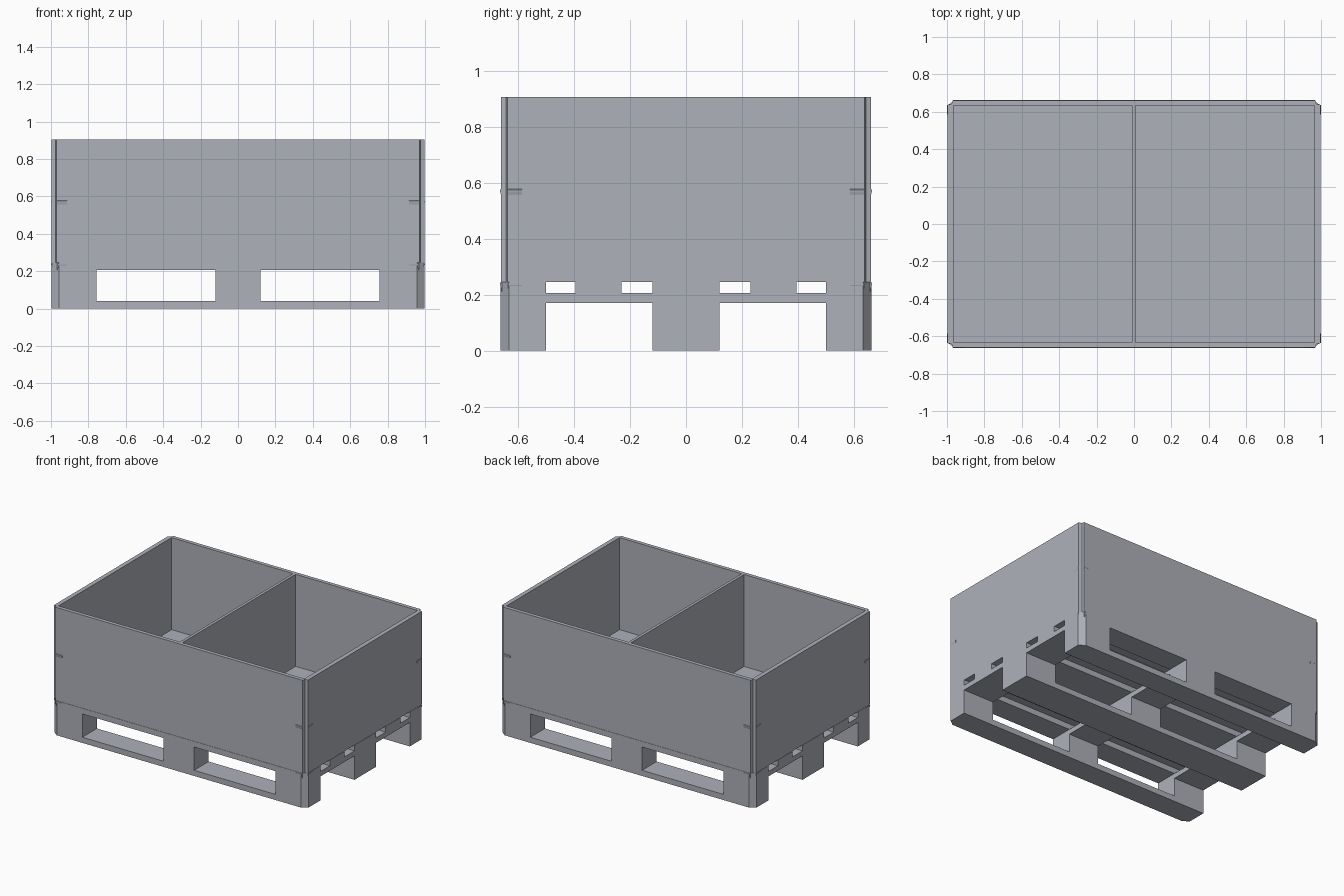
import bpy, bmesh

cube = bpy.data.objects.get("Cube")
if cube:
    bpy.data.objects.remove(cube, do_unlink=True)

grey = bpy.data.materials.new("plastic_grey")
grey.use_nodes = True
COL = (0.42, 0.44, 0.49, 1.0)
grey.diffuse_color = COL
grey.node_tree.nodes["Principled BSDF"].inputs["Base Color"].default_value = COL

X, Y = 0.998, 0.663      # half footprint
CX, CY = 0.04, 0.03      # corner chamfer
DECK, TOP = 0.245, 0.905


def add_prism(bm, pts, z0, z1):
    """Extrude a footprint polygon between two heights."""
    low = [bm.verts.new((x, y, z0)) for x, y in pts]
    high = [bm.verts.new((x, y, z1)) for x, y in pts]
    bm.faces.new(low[::-1])
    bm.faces.new(high)
    n = len(pts)
    for i in range(n):
        j = (i + 1) % n
        bm.faces.new((low[i], low[j], high[j], high[i]))


def make(name, bm):
    bmesh.ops.recalc_face_normals(bm, faces=bm.faces)
    mesh = bpy.data.meshes.new(name)
    bm.to_mesh(mesh)
    bm.free()
    mesh.materials.append(grey)
    ob = bpy.data.objects.new(name, mesh)
    bpy.context.collection.objects.link(ob)
    return ob


def prism(name, pts, z0, z1):
    bm = bmesh.new()
    add_prism(bm, pts, z0, z1)
    return make(name, bm)


def footprint(x0, x1, y0, y1):
    """Rectangle whose corners are cut where they meet the pallet corners."""
    pts = []
    for x, y, along_x in ((x0, y0, False), (x1, y0, True),
                          (x1, y1, False), (x0, y1, True)):
        if abs(x) == X and abs(y) == Y:
            sx, sy = (1 if x > 0 else -1), (1 if y > 0 else -1)
            cut = [(x - sx * CX, y), (x, y - sy * CY)]
            pts += cut if along_x else cut[::-1]
        else:
            pts.append((x, y))
    return pts


# Pallet: three runners, each with three blocks
rows = {"front": (-Y, -0.5), "middle": (-0.12, 0.12), "back": (0.5, Y)}
columns = {"right": (-X, -0.757), "centre": (-0.12, 0.12), "left": (0.757, X)}
for rn, ys in rows.items():
    prism(f"{rn}_runner", footprint(-X, X, *ys), 0, 0.04)
    for cn, xs in columns.items():
        prism(f"{rn}_{cn}_block", footprint(*xs, *ys), 0.04, 0.17)

# Cross boards over the blocks
for cn, xs in columns.items():
    prism(f"{cn}_cross_board", footprint(*xs, -Y, Y), 0.17, 0.205)

# Deck boards with gaps between them
deck = [(-Y, -0.5), (-0.395, -0.23), (-0.12, 0.12), (0.23, 0.395), (0.5, Y)]
for i, ys in enumerate(deck):
    prism(f"deck_board_{i + 1}", footprint(-X, X, *ys), 0.205, DECK)

# Floor sheet and central divider
prism("floor", footprint(-0.967, 0.967, -0.637, 0.637), DECK, DECK + 0.007)
prism("divider", footprint(-0.012, 0.008, -0.635, 0.635), DECK + 0.007, TOP)

# Walls, with a small groove where they meet at the corners
wy, wx = Y - 0.002, X - 0.002
long_wall = [(-0.97, -wy), (0.97, -wy), (0.975, -0.643), (0.965, -0.634),
             (-0.965, -0.634), (-0.975, -0.643)]
end_wall = [(0.965, -0.634), (0.975, -0.643), (wx, -0.637),
            (wx, 0.637), (0.975, 0.643), (0.965, 0.634)]
for s, ln, en in ((1, "front_wall", "left_wall"), (-1, "back_wall", "right_wall")):
    prism(ln, [(s * x, s * y) for x, y in long_wall], DECK, TOP)
    prism(en, [(s * x, s * y) for x, y in end_wall], DECK, TOP)

# Corner clips: slim wedges at two heights on every wall end
def add_wedge(bm, place, z):
    section = [(-0.004, z), (0.003, z - 0.006), (0.003, z - 0.012), (-0.004, z - 0.04)]
    ends = [[bm.verts.new(place(t, d, h)) for d, h in section] for t in (0, 1)]
    bm.faces.new(ends[0])
    bm.faces.new(ends[1][::-1])
    for i in range(4):
        j = (i + 1) % 4
        bm.faces.new((ends[0][i], ends[0][j], ends[1][j], ends[1][i]))


bm = bmesh.new()
for sx in (-1, 1):
    for sy in (-1, 1):
        for z in (0.58, 0.247):
            add_wedge(bm, lambda t, d, h: (sx * (0.915 + 0.053 * t), sy * (wy + d), h), z)
            add_wedge(bm, lambda t, d, h: (sx * (wx + d), sy * (0.585 + 0.05 * t), h), z)
make("corner_clips", bm)
